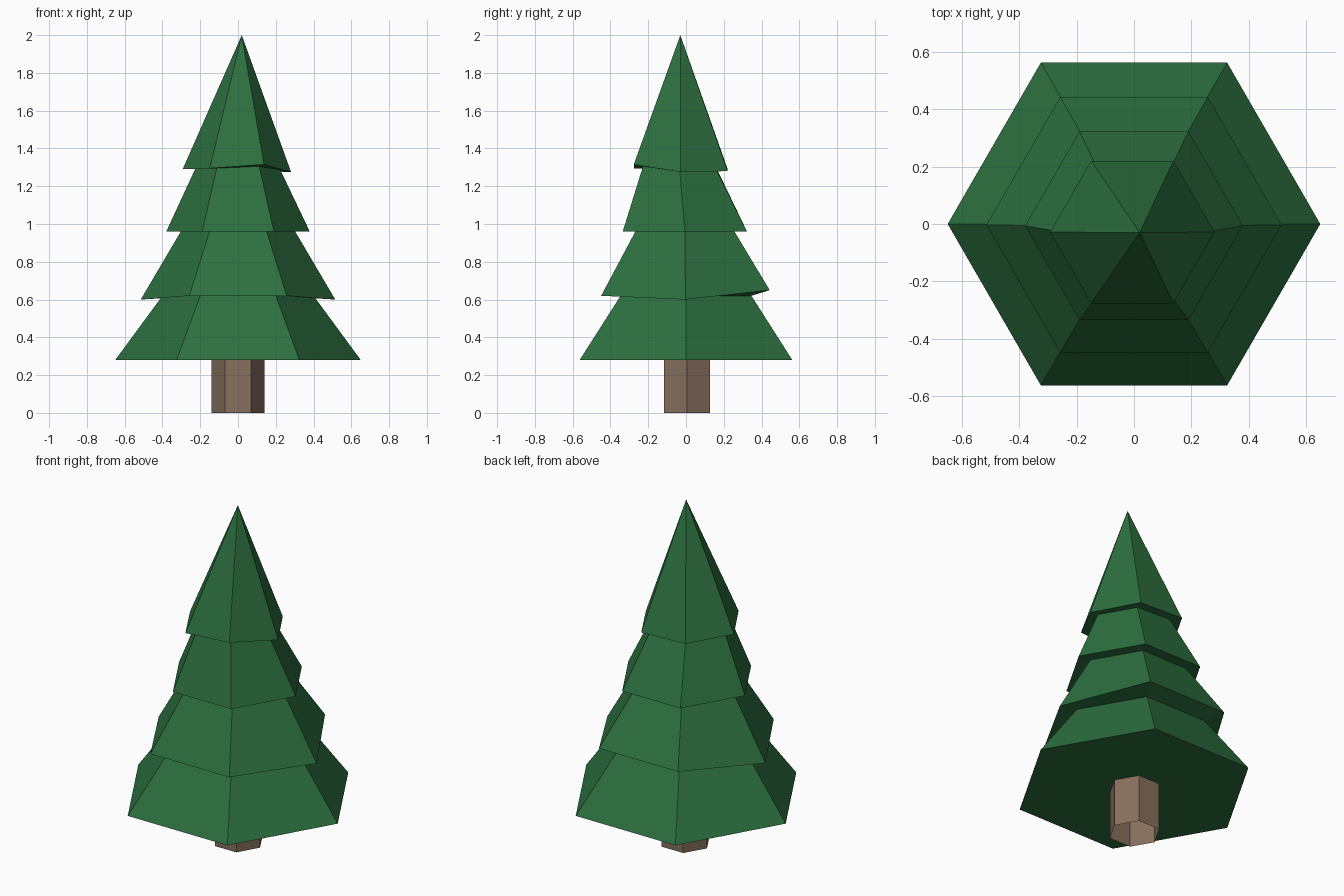
import bpy, bmesh
from math import cos, sin, pi

if "Cube" in bpy.data.objects:
    bpy.data.objects.remove(bpy.data.objects["Cube"])


def material(name, color):
    m = bpy.data.materials.new(name)
    m.diffuse_color = (*color, 1)
    m.use_nodes = True
    m.node_tree.nodes["Principled BSDF"].inputs["Base Color"].default_value = m.diffuse_color
    return m


def ring(bm, r, z, cx=0, cy=0, dz=(0,) * 6):
    # hexagon with corners on +-x; dz nudges single corners up or down
    return [bm.verts.new((cx + r * cos(i * pi / 3), cy + r * sin(i * pi / 3), z + dz[i]))
            for i in range(6)]


def bridge(bm, a, b):
    for i in range(6):
        j = (i + 1) % 6
        bm.faces.new((a[i], a[j], b[j], b[i]))


def finish(bm, name, mat):
    bmesh.ops.recalc_face_normals(bm, faces=bm.faces)
    me = bpy.data.meshes.new(name)
    bm.to_mesh(me)
    bm.free()
    me.materials.append(mat)
    ob = bpy.data.objects.new(name, me)
    bpy.context.collection.objects.link(ob)


# Foliage: one skin stepping out and in over four tiers, up to a leaning tip
tiers = [  # radius, z, centre x, centre y, corner z offsets
    (0.65, 0.28, 0, 0, (0,) * 6),
    (0.40, 0.62, 0, 0, (0,) * 6),
    (0.515, 0.60, 0, -0.003, (0, 0.05, 0.05, 0, 0.02, 0.02)),
    (0.30, 0.965, 0, -0.006, (0,) * 6),
    (0.38, 0.96, 0, -0.006, (0,) * 6),
    (0.225, 1.295, 0, -0.033, (-0.01, -0.01, 0, 0, 0, 0.01)),
    (0.287, 1.29, -0.006, -0.028, (-0.015, -0.01, 0, 0, 0.005, 0.025)),
]
bm = bmesh.new()
rings = [ring(bm, *t) for t in tiers]
bm.faces.new(rings[0])
for a, b in zip(rings, rings[1:]):
    bridge(bm, a, b)
tip = bm.verts.new((0.02, -0.03, 2))
for i in range(6):
    bm.faces.new((rings[-1][i], rings[-1][(i + 1) % 6], tip))
finish(bm, "foliage", material("needles", (0.026, 0.16, 0.05)))

# Trunk: open six-sided tube
bm = bmesh.new()
bridge(bm, ring(bm, 0.14, 0, 0, 0.005), ring(bm, 0.14, 0.28, 0, 0.005))
finish(bm, "trunk", material("bark", (0.24, 0.16, 0.11)))
